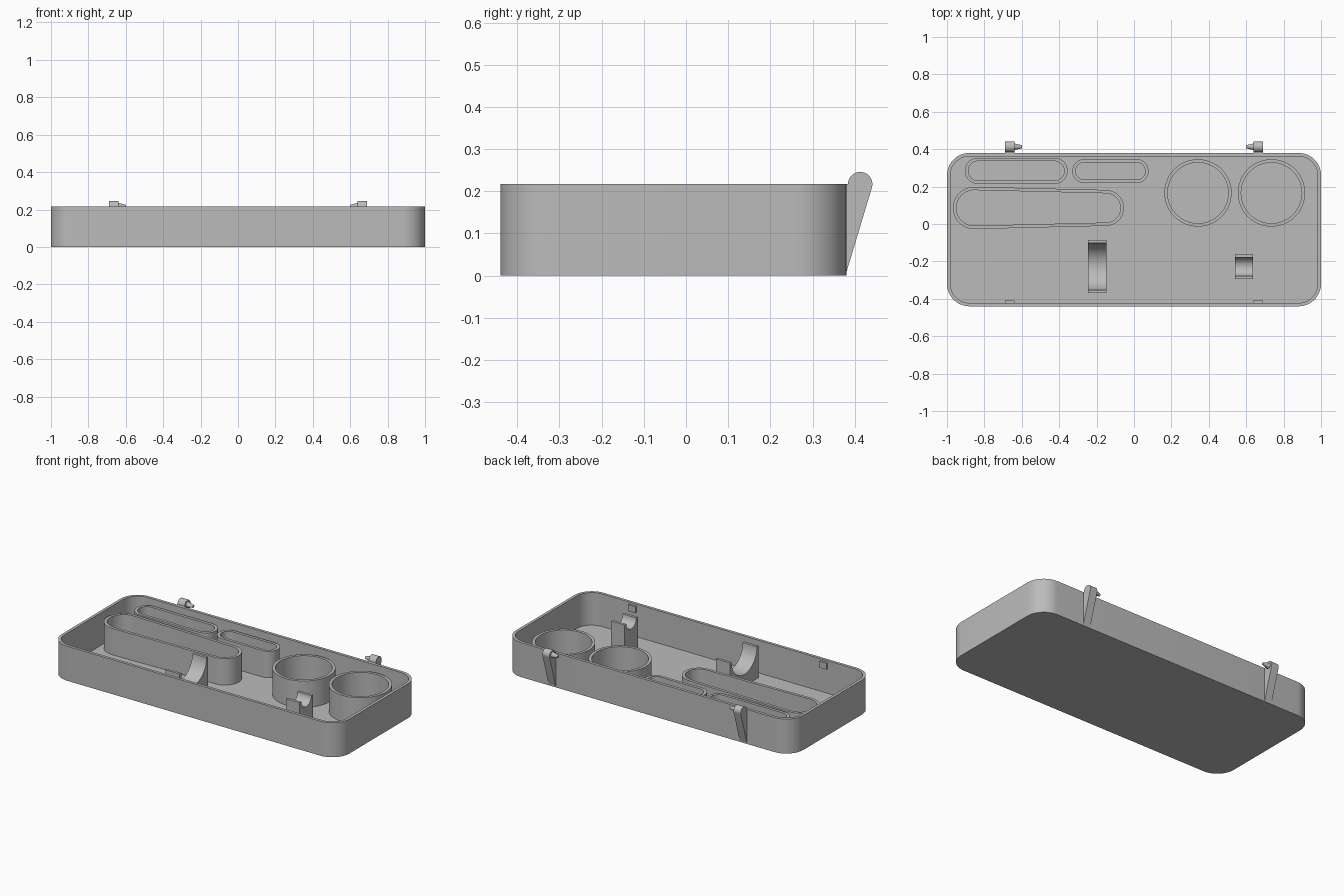
import bpy, bmesh, math
from math import radians, cos, sin, asin
from mathutils import Matrix

cube = bpy.data.objects.get("Cube")
if cube:
    bpy.data.objects.remove(cube)

grey = bpy.data.materials.new("plain grey")
grey.use_nodes = True
COLOUR = (0.5, 0.5, 0.5, 1)
grey.diffuse_color = COLOUR
grey.node_tree.nodes["Principled BSDF"].inputs["Base Color"].default_value = COLOUR

RIM, FLOOR, WALL = 0.217, 0.012, 0.018
CUP_TOP = 0.178


def finish(name, bm):
    bmesh.ops.recalc_face_normals(bm, faces=bm.faces)
    mesh = bpy.data.meshes.new(name)
    bm.to_mesh(mesh)
    bm.free()
    mesh.materials.append(grey)
    ob = bpy.data.objects.new(name, mesh)
    bpy.context.collection.objects.link(ob)
    bpy.ops.object.select_all(action="DESELECT")
    ob.select_set(True)
    bpy.context.view_layer.objects.active = ob
    bpy.ops.object.shade_smooth_by_angle(angle=radians(30))
    return ob


def arc(cx, cy, r, start, end, steps):
    angles = [radians(start + (end - start) * i / steps) for i in range(steps + 1)]
    return [(cx + r * cos(a), cy + r * sin(a)) for a in angles]


def rounded_rect(x, y0, y1, r):
    corners = [(x - r, y1 - r), (r - x, y1 - r), (r - x, y0 + r), (x - r, y0 + r)]
    return [p for i, (cx, cy) in enumerate(corners)
            for p in arc(cx, cy, r, 90 * i, 90 * i + 90, 12)]


def stadium(xa, ra, xb, rb, y):
    """Outline around two circles, the left one at xa and the right one at xb."""
    tilt = 90 - math.degrees(asin((ra - rb) / (xb - xa)))
    return arc(xb, y, rb, -tilt, tilt, 24) + arc(xa, y, ra, tilt, 360 - tilt, 24)


def shell(name, outer, inner, base, top, floor=None):
    """Upright wall between two outlines, closed below if a floor is given."""
    bm = bmesh.new()
    inner_base = base if floor is None else floor
    rings = [[bm.verts.new((x, y, z)) for x, y in pts] for pts, z in
             ((outer, base), (outer, top), (inner, top), (inner, inner_base))]
    n = len(outer)
    for low, high in zip(rings, rings[1:]):
        for i in range(n):
            j = (i + 1) % n
            bm.faces.new((low[i], low[j], high[j], high[i]))
    if floor is not None:
        bm.faces.new(rings[0])
        bm.faces.new(rings[3])
    return finish(name, bm)


def slab(name, profile, x0, x1):
    """Side profile in y and z, extruded along x."""
    bm = bmesh.new()
    face = bm.faces.new([bm.verts.new((x0, y, z)) for y, z in profile])
    moved = bmesh.ops.extrude_face_region(bm, geom=[face])["geom"]
    verts = [v for v in moved if isinstance(v, bmesh.types.BMVert)]
    bmesh.ops.translate(bm, verts=verts, vec=(x1 - x0, 0, 0))
    return finish(name, bm)


# Open tray with rounded corners
shell("tray", rounded_rect(1, -0.44, 0.38, 0.12),
      rounded_rect(1 - WALL, WALL - 0.44, 0.38 - WALL, 0.12 - WALL), 0, RIM, FLOOR)

# Elongated holders, one of them tapered
for name, xa, ra, xb, rb, y in (
        ("short_holder", -0.266, 0.064, 0.014, 0.064, 0.283),
        ("medium_holder", -0.834, 0.07, -0.425, 0.07, 0.284),
        ("long_tapered_holder", -0.855, 0.113, -0.15, 0.096, 0.086)):
    shell(name, stadium(xa, ra, xb, rb, y),
          stadium(xa, ra - WALL, xb, rb - WALL, y), FLOOR, CUP_TOP)

# Round cups
for name, x in (("inner_cup", 0.342), ("outer_cup", 0.735)):
    shell(name, arc(x, 0.166, 0.18, 0, 354, 59),
          arc(x, 0.166, 0.18 - WALL, 0, 354, 59), FLOOR, CUP_TOP)

# Cradles with a half-round notch
for name, x0, x1, r, half in (("large_cradle", -0.246, -0.147, 0.126, 0.142),
                              ("small_cradle", 0.54, 0.635, 0.05, 0.067)):
    y, top = -0.228, 0.212
    profile = [(y - half, FLOOR), (y - half, top)] + arc(y, top, r, 180, 360, 28)
    slab(name, profile + [(y + half, top), (y + half, FLOOR)], x0, x1)

# Hinge arms with inward pins, and catches inside the front wall
for side, word in ((-1, "right"), (1, "left")):
    arm = [(0.378, 0)] + arc(0.413, RIM, 0.029, -16, 180, 20) + [(0.378, RIM)]
    slab(word + "_hinge_arm", arm, side * 0.64, side * 0.69)

    bm = bmesh.new()
    turn = Matrix.Translation((side * 0.62, 0.413, RIM)) @ Matrix.Rotation(
        radians(-90 * side), 4, "Y")
    bmesh.ops.create_cone(bm, cap_ends=True, segments=24, radius1=0.018,
                          radius2=0.008, depth=0.042, matrix=turn)
    finish(word + "_hinge_pin", bm)

    catch = [(-0.425, 0.165), (-0.41, 0.165), (-0.41, 0.205), (-0.425, 0.205)]
    slab(word + "_catch", catch, side * 0.64, side * 0.69)
